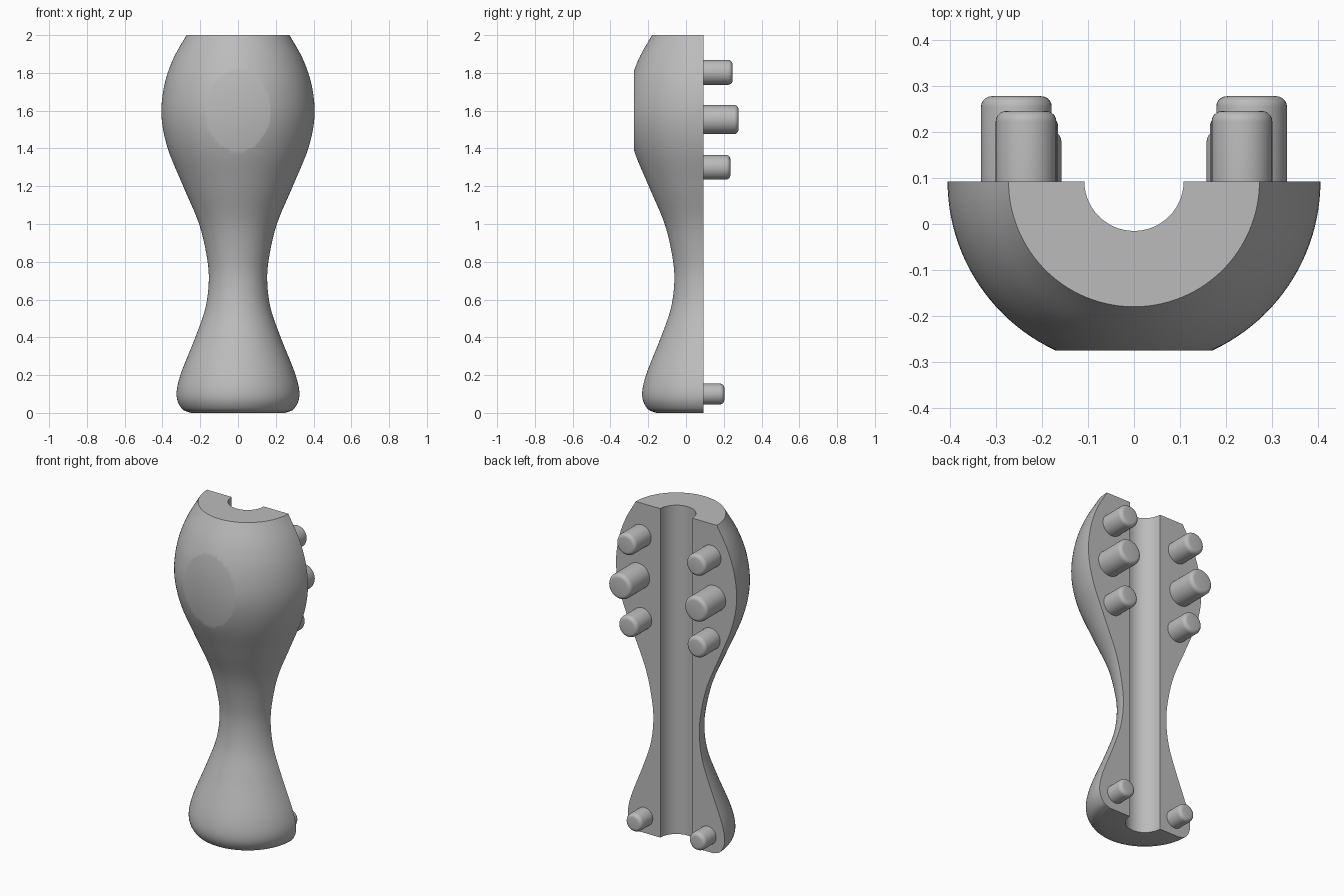
import bpy, bmesh, math
from mathutils import Vector, Matrix

cube = bpy.data.objects.get("Cube")
if cube:
    bpy.data.objects.remove(cube)

SPLIT_Y = 0.093      # flat back plane, also the axis of the lathe
BORE = 0.108
FRONT_Y = -0.275

grey = bpy.data.materials.new("plain grey")
grey.use_nodes = True
grey.diffuse_color = (0.5, 0.5, 0.5, 1)
grey.node_tree.nodes["Principled BSDF"].inputs["Base Color"].default_value = (0.5, 0.5, 0.5, 1)


def finish(bm, name):
    bmesh.ops.recalc_face_normals(bm, faces=bm.faces)
    mesh = bpy.data.meshes.new(name)
    bm.to_mesh(mesh)
    bm.free()
    mesh.materials.append(grey)
    obj = bpy.data.objects.new(name, mesh)
    bpy.context.collection.objects.link(obj)
    bpy.ops.object.select_all(action='DESELECT')
    obj.select_set(True)
    bpy.context.view_layer.objects.active = obj
    bpy.ops.object.shade_smooth_by_angle(angle=math.radians(30))
    return obj


def smooth_path(points, steps=6):
    """Catmull-Rom curve through the points."""
    p = [Vector(q) for q in points]
    p = [2 * p[0] - p[1]] + p + [2 * p[-1] - p[-2]]
    out = []
    for a, b, c, d in zip(p, p[1:], p[2:], p[3:]):
        for i in range(steps):
            t = i / steps
            out.append(0.5 * (2 * b + (c - a) * t + (2 * a - 5 * b + 4 * c - d) * t ** 2
                              + (3 * b - a - 3 * c + d) * t ** 3))
    return out + [p[-2]]


# Half body: outer profile (radius, height) and straight bore, spun half a turn
outer = smooth_path([(0.25, 0), (0.297, 0.022), (0.325, 0.09), (0.305, 0.2), (0.226, 0.4),
                     (0.174, 0.55), (0.155, 0.69), (0.164, 0.82), (0.206, 1.0), (0.29, 1.2),
                     (0.372, 1.4), (0.405, 1.57), (0.391, 1.73), (0.345, 1.87), (0.273, 2)])
loop = outer + [Vector((BORE, 2)), Vector((BORE, 0))]
bm = bmesh.new()
verts = [bm.verts.new((r, SPLIT_Y, z)) for r, z in loop]
profile = bm.faces.new(verts)
bmesh.ops.spin(bm, geom=[profile] + list(profile.edges) + verts, cent=(0, SPLIT_Y, 0),
               axis=(0, 0, 1), angle=-math.pi, steps=64, use_duplicate=False)
if not any(f.calc_center_median().x > 0.05 and len(f.verts) == len(loop) for f in bm.faces):
    bm.faces.new(verts)

# Flat thumb rest on the front
cut = bmesh.ops.bisect_plane(bm, geom=bm.verts[:] + bm.edges[:] + bm.faces[:],
                             plane_co=(0, FRONT_Y, 0), plane_no=(0, -1, 0), clear_outer=True)
rim = [e for e in cut["geom_cut"] if isinstance(e, bmesh.types.BMEdge)]
bmesh.ops.contextual_create(bm, geom=rim)
finish(bm, "half_body")

# Locating pins: x, z, radius, end y
pins = {"top": (0.235, 1.803, 0.066, 0.246), "middle": (0.256, 1.553, 0.077, 0.278),
        "lower": (0.23, 1.3, 0.065, 0.235), "bottom": (0.213, 0.1, 0.055, 0.203)}
for name, (x, z, radius, end) in pins.items():
    for side, label in ((1, "left"), (-1, "right")):
        start = SPLIT_Y - 0.01
        bm = bmesh.new()
        place = Matrix.Translation((side * x, (start + end) / 2, z)) @ Matrix.Rotation(-math.pi / 2, 4, 'X')
        bmesh.ops.create_cone(bm, cap_ends=True, segments=40, radius1=radius, radius2=radius,
                              depth=end - start, matrix=place)
        tip = [e for e in bm.edges if all(v.co.y > end - 0.001 for v in e.verts)]
        bmesh.ops.bevel(bm, geom=tip, offset=0.023, segments=5, profile=0.5, affect='EDGES')
        finish(bm, f"{name}_pin_{label}")
